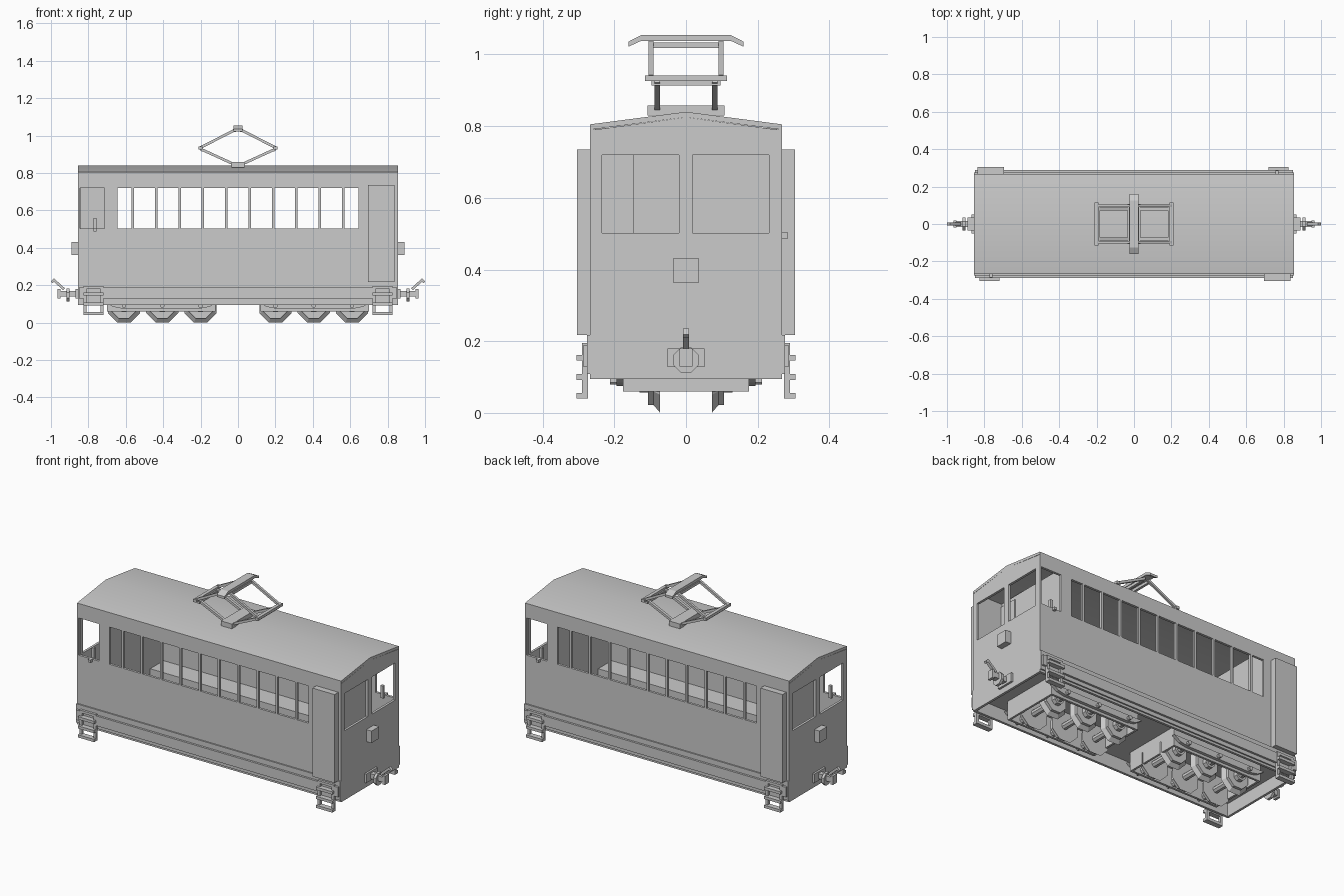
import bpy, bmesh, math
from mathutils import Vector, Matrix

default = bpy.data.objects.get("Cube")
if default:
    bpy.data.objects.remove(default)

grey = bpy.data.materials.new("plain grey")
grey.use_nodes = True
colour = (0.6, 0.6, 0.6, 1)
grey.diffuse_color = colour
grey.node_tree.nodes["Principled BSDF"].inputs["Base Color"].default_value = colour


def box(bm, x0, x1, y0, y1, z0, z1):
    middle = Vector((x0 + x1, y0 + y1, z0 + z1)) / 2
    size = Matrix.Diagonal((x1 - x0, y1 - y0, z1 - z0, 1))
    bmesh.ops.create_cube(bm, size=1, matrix=Matrix.Translation(middle) @ size)


def bar(bm, start, end, thickness, width):
    """Square bar between two points."""
    a, b = Vector(start), Vector(end)
    turn = (b - a).to_track_quat('X', 'Z').to_matrix().to_4x4()
    size = Matrix.Diagonal(((b - a).length, width, thickness, 1))
    bmesh.ops.create_cube(bm, size=1, matrix=Matrix.Translation((a + b) / 2) @ turn @ size)


def extrude(bm, faces, move):
    new = bmesh.ops.extrude_face_region(bm, geom=faces)["geom"]
    bmesh.ops.translate(bm, verts=[g for g in new if isinstance(g, bmesh.types.BMVert)], vec=move)


def prism(bm, outline, low, high, axis):
    """Extrude an outline along x (outline in y, z) or y (outline in x, z)."""
    place = (lambda p, d: Vector((d, *p))) if axis == 'x' else (lambda p, d: Vector((p[0], d, p[1])))
    face = bm.faces.new([bm.verts.new(place(p, low)) for p in outline])
    extrude(bm, [face], place((0, 0), high - low))


def wall(bm, columns, rows, is_window, outer, inner, axis):
    """Panel with window openings: a grid of cells, some left out, given a thickness."""
    place = (lambda u, d, z: Vector((d, u, z))) if axis == 'x' else (lambda u, d, z: Vector((u, d, z)))
    grid = [[bm.verts.new(place(u, outer, z)) for z in rows] for u in columns]
    faces = []
    for i in range(len(columns) - 1):
        for j in range(len(rows) - 1):
            if not (j == 1 and is_window(i)):
                faces.append(bm.faces.new((grid[i][j], grid[i + 1][j], grid[i + 1][j + 1], grid[i][j + 1])))
    extrude(bm, faces, place(0, inner - outer, 0))


def disc(bm, x, y0, y1, z, r0, r1, sides=8):
    """Cone or cylinder lying along y, flat side down."""
    matrix = (Matrix.Translation((x, (y0 + y1) / 2, z)) @ Matrix.Rotation(-math.pi / 2, 4, 'X')
              @ Matrix.Rotation(math.pi / sides, 4, 'Z'))
    bmesh.ops.create_cone(bm, cap_ends=True, segments=sides, radius1=r0, radius2=r1,
                          depth=y1 - y0, matrix=matrix)


def finish(name, bm, twin=False):
    """Store the mesh; a twin is turned half way round the centre."""
    bmesh.ops.recalc_face_normals(bm, faces=bm.faces)
    mesh = bpy.data.meshes.new(name)
    bm.to_mesh(mesh)
    bm.free()
    mesh.materials.append(grey)
    obj = bpy.data.objects.new(name, mesh)
    bpy.context.collection.objects.link(obj)
    if twin:
        other = bpy.data.objects.new(name + "_opposite", mesh)
        other.rotation_euler.z = math.pi
        bpy.context.collection.objects.link(other)


END, SIDE, THICK = 0.856, 0.268, 0.014
IN = SIDE - THICK
ROWS = [0.095, 0.502, 0.72, 0.79]

# Long side wall: small cab window, then eleven saloon windows
columns = [-END, -0.845, -0.715]
for i in range(11):
    x = (i - 5) * 0.125
    columns += [max(x - 0.056, -0.645), min(x + 0.056, 0.645)]
columns.append(END)
bm = bmesh.new()
wall(bm, columns, ROWS, lambda i: i % 2 == 1, -SIDE, -IN, 'y')
finish("side_wall", bm, True)

# End wall with two windows and the gable above
bm = bmesh.new()
wall(bm, [-IN, -0.235, -0.02, 0.018, 0.232, IN], ROWS, lambda i: i % 2 == 1, END, END - THICK, 'x')
prism(bm, [(-IN, 0.79), (IN, 0.79), (0, 0.825)], END - THICK, END, 'x')
finish("end_wall", bm, True)

# Roof, softly shaded across the ridge
bm = bmesh.new()
prism(bm, [(-SIDE, 0.79), (-SIDE, 0.805), (0, 0.84), (SIDE, 0.805), (SIDE, 0.79), (0, 0.825)], -END, END, 'x')
bm.normal_update()
for f in bm.faces:
    f.smooth = abs(f.normal.z) > 0.9
finish("roof", bm)

# Floor
bm = bmesh.new()
box(bm, -END + THICK, END - THICK, -IN, IN, 0.17, 0.195)
finish("floor", bm)

# Cab partition with its door leaf
bm = bmesh.new()
box(bm, 0.66, 0.672, -IN, IN, 0.195, 0.795)
box(bm, 0.672, 0.68, -IN, -0.145, 0.195, 0.77)
finish("cab_partition", bm, True)

# Long bench
bm = bmesh.new()
box(bm, -0.66, 0.66, 0.13, IN, 0.195, 0.32)
finish("bench", bm, True)

# Sliding door cover on the outside of the wall
bm = bmesh.new()
box(bm, 0.695, 0.838, -0.304, -SIDE, 0.217, 0.735)
finish("side_door", bm, True)

# Lower skirt with a raised strip
bm = bmesh.new()
box(bm, -END, END, -0.276, -SIDE, 0.108, 0.218)
box(bm, -0.715, 0.715, -0.288, -0.276, 0.13, 0.188)
finish("skirt", bm, True)

# Corner steps
bm = bmesh.new()
for x in (-0.772, 0.772):
    for dx in (-0.045, 0.045):
        box(bm, x + dx - 0.008, x + dx + 0.008, -0.29, -0.274, 0.04, 0.195)
        box(bm, x + dx * 1.45 - 0.012, x + dx * 1.45 + 0.012, -0.288, -0.276, 0.13, 0.188)
    for z in (0.04, 0.092, 0.146):
        box(bm, x - 0.053, x + 0.053, -0.305, -0.274, z, z + 0.016)
    box(bm, x - 0.053, x + 0.053, -0.29, -0.276, 0.18, 0.195)
finish("corner_steps", bm, True)

# Lever at the cab window
bm = bmesh.new()
box(bm, 0.757, 0.773, 0.238, IN, 0.487, 0.56)
box(bm, 0.757, 0.773, 0.238, 0.285, 0.487, 0.503)
finish("cab_lever", bm, True)

# Headlight
bm = bmesh.new()
box(bm, END, 0.89, -0.035, 0.035, 0.362, 0.432)
finish("headlight", bm, True)

# Coupler with raised hook
bm = bmesh.new()
box(bm, END, 0.868, -0.052, 0.052, 0.128, 0.18)
box(bm, 0.868, 0.96, -0.015, 0.015, 0.14, 0.17)
head = [(math.cos(a) * 0.038, 0.147 + math.sin(a) * 0.038)
        for a in (math.pi / 8 + i * math.pi / 4 for i in range(8))]
prism(bm, head, 0.902, 0.918, 'x')
box(bm, 0.95, 0.965, -0.018, 0.018, 0.13, 0.18)
bar(bm, (0.93, 0, 0.178), (0.985, 0, 0.228), 0.014, 0.018)
bar(bm, (0.98, 0, 0.232), (0.996, 0, 0.215), 0.012, 0.018)
finish("coupler", bm, True)

# Three-axle bogie: open frame, side bars and wheels
AXLES = (0.2, 0.405, 0.61)
bm = bmesh.new()
for s in (-1, 1):
    box(bm, 0.12, 0.7, *sorted((s * 0.163, s * 0.176)), 0.06, 0.17)
    side = [(0.108, 0.112), (0.15, 0.085), (0.2, 0.075), (0.62, 0.075), (0.67, 0.085), (0.712, 0.112)]
    prism(bm, side, *sorted((s * 0.176, s * 0.194)), 'y')
    for x in AXLES:
        disc(bm, x, *sorted((s * 0.194, s * 0.212)), 0.09, 0.012, 0.012)
for x in (0.12, 0.688):
    box(bm, x, x + 0.012, -0.163, 0.163, 0.06, 0.17)
finish("bogie_frame", bm, True)

bm = bmesh.new()
for x in AXLES:
    disc(bm, x, -0.163, 0.163, 0.086, 0.02, 0.02)
    for s in (-1, 1):
        big, small = 0.093, 0.07
        ends = (big, small) if s > 0 else (small, big)
        disc(bm, x, *sorted((s * 0.072, s * 0.09)), 0.086, *ends)
        disc(bm, x, *sorted((s * 0.09, s * 0.106)), 0.086, small, small)
        disc(bm, x, *sorted((s * 0.106, s * 0.13)), 0.086, 0.032, 0.032)
finish("wheel_sets", bm, True)

# Current collector base, folding arms and contact shoe
bm = bmesh.new()
box(bm, -0.035, 0.035, -0.107, 0.107, 0.83, 0.858)
finish("collector_base", bm)

bm = bmesh.new()
for y in (-0.08, 0.08):
    bar(bm, (0.025, y, 0.848), (0.2, y, 0.928), 0.014, 0.016)
for y in (-0.098, 0.098):
    bar(bm, (0.2, y, 0.936), (0.012, y, 1.032), 0.014, 0.014)
box(bm, 0.19, 0.21, -0.115, 0.115, 0.926, 0.942)
box(bm, 0.182, 0.196, -0.096, 0.096, 0.914, 0.928)
box(bm, 0.012, 0.026, -0.095, 0.095, 1.018, 1.034)
finish("collector_arms", bm, True)

bm = bmesh.new()
shoe = [(-0.16, 1.022), (-0.125, 1.038), (0.125, 1.038), (0.16, 1.022),
        (0.16, 1.036), (0.125, 1.054), (-0.125, 1.054), (-0.16, 1.036)]
prism(bm, shoe, -0.025, 0.025, 'x')
finish("contact_shoe", bm)
